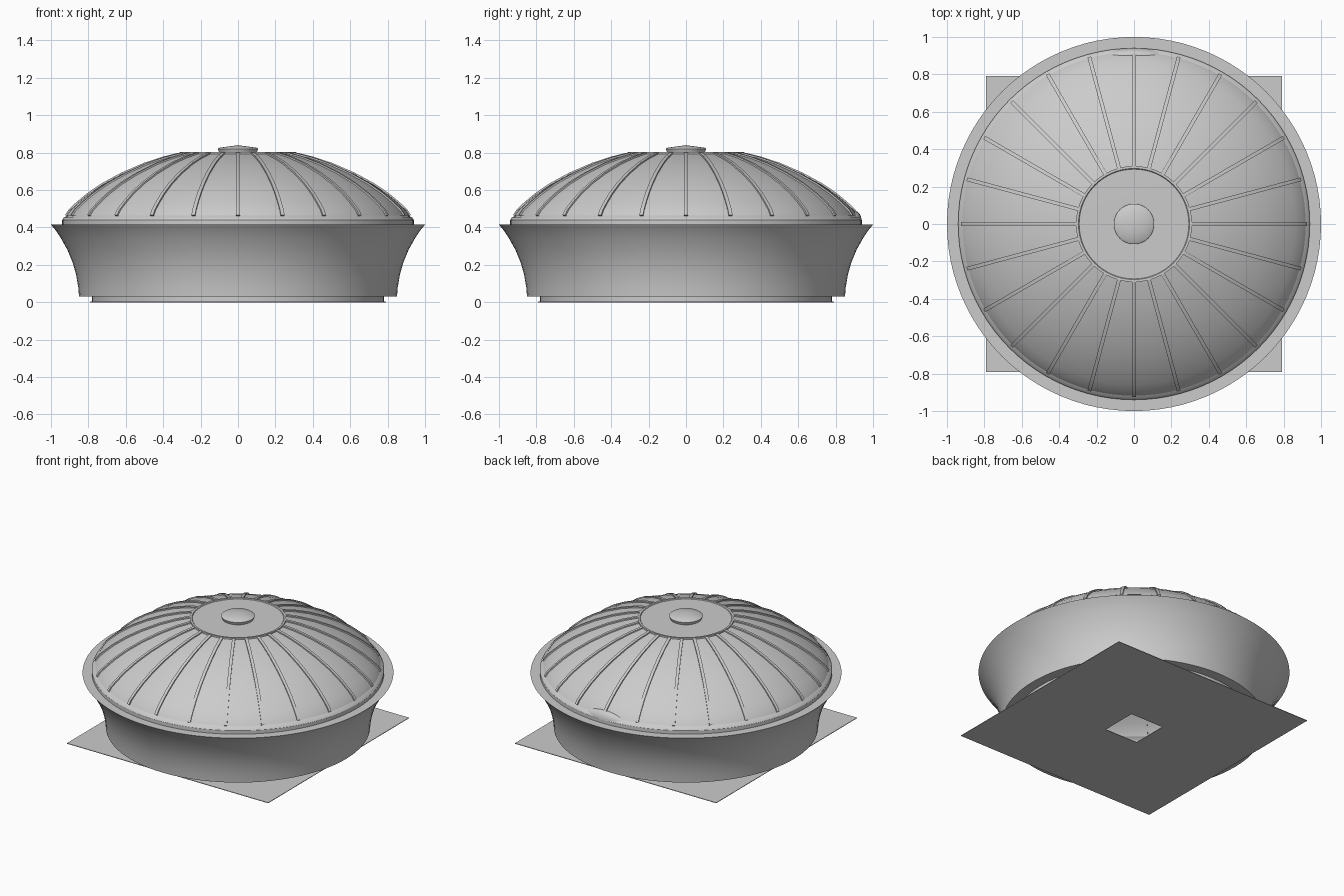
import bpy, bmesh, math
from mathutils import Matrix, Vector

if "Cube" in bpy.data.objects:
    bpy.data.objects.remove(bpy.data.objects["Cube"], do_unlink=True)

grey = bpy.data.materials.new("light grey")
grey.use_nodes = True
colour = (0.6, 0.6, 0.6, 1)
grey.diffuse_color = colour
grey.node_tree.nodes["Principled BSDF"].inputs["Base Color"].default_value = colour


def finish(name, bm, angle=30):
    mesh = bpy.data.meshes.new(name)
    bm.to_mesh(mesh)
    bm.free()
    mesh.materials.append(grey)
    obj = bpy.data.objects.new(name, mesh)
    bpy.context.collection.objects.link(obj)
    bpy.ops.object.select_all(action="DESELECT")
    obj.select_set(True)
    bpy.context.view_layer.objects.active = obj
    bpy.ops.object.shade_smooth_by_angle(angle=math.radians(angle))
    return obj


def lathe(name, profile, sides=96, turn=0.0):
    """Revolve (radius, height) points about the z axis, outside facing out."""
    bm = bmesh.new()
    rings = []
    for r, z in profile:
        ring = []
        for i in range(sides):
            a = turn + math.tau * i / sides
            ring.append(bm.verts.new((r * math.cos(a), r * math.sin(a), z)))
        rings.append(ring)
    for low, high in zip(rings, rings[1:]):
        for i in range(sides):
            j = (i + 1) % sides
            bm.faces.new((low[i], low[j], high[j], high[i]))
    bmesh.ops.remove_doubles(bm, verts=bm.verts, dist=1e-5)
    return finish(name, bm)


# Square ground plate with a square hole
inner, outer = 0.13 * math.sqrt(2), 0.79 * math.sqrt(2)
lathe("ground_plate", [(inner, 0.004), (inner, 0), (outer, 0), (outer, 0.004),
                       (inner, 0.004)], sides=4, turn=math.pi / 4)

# Low plinth and flared drum with its flat rim
lathe("plinth", [(0.78, 0.002), (0.78, 0.03)])
lathe("flared_drum", [(0.78, 0.03), (0.85, 0.03), (0.854, 0.08), (0.866, 0.15),
                      (0.885, 0.215), (0.912, 0.28), (0.948, 0.345),
                      (0.975, 0.385), (1.0, 0.415), (0.93, 0.415)])

# Dome footing and shell
lathe("dome_footing", [(0.94, 0.415), (0.94, 0.44), (0.932, 0.452), (0.91, 0.465)])
dome = [(0.918, 0.463), (0.9, 0.49), (0.86, 0.528), (0.8, 0.578), (0.72, 0.632),
        (0.62, 0.686), (0.5, 0.738), (0.4, 0.771), (0.305, 0.794)]
lathe("dome_shell", dome)

# Crown disc with raised ring, and the central cap
lathe("crown_disc", [(0.31, 0.785), (0.31, 0.804), (0.297, 0.804), (0.293, 0.799), (0, 0.8)])
lathe("centre_cap", [(0.1, 0.799), (0.108, 0.82), (0.1, 0.826), (0.05, 0.833), (0, 0.84)], sides=48)

# Raised ribs, evenly spaced round the dome
bm = bmesh.new()
RIBS, HALF, LIFT = 24, 0.01, 0.008
for k in range(RIBS):
    rot = Matrix.Rotation(math.tau * k / RIBS, 3, "Z")
    sections = []
    for i, (r, z) in enumerate(dome):
        before, after = dome[max(i - 1, 0)], dome[min(i + 1, len(dome) - 1)]
        along = Vector((after[0] - before[0], 0, after[1] - before[1])).normalized()
        normal = Vector((along.z, 0, -along.x))
        base = Vector((r, 0, z))
        corners = [(-HALF, -LIFT), (HALF, -LIFT), (HALF, LIFT), (-HALF, LIFT)]
        sections.append([bm.verts.new(rot @ (base + Vector((0, s, 0)) + normal * n))
                         for s, n in corners])
    for a, b in zip(sections, sections[1:]):
        for i in range(4):
            j = (i + 1) % 4
            bm.faces.new((a[i], a[j], b[j], b[i]))
    bm.faces.new(sections[0][::-1])
    bm.faces.new(sections[-1])
bmesh.ops.recalc_face_normals(bm, faces=bm.faces)
finish("dome_ribs", bm)

# Small hood on the back of the footing
bm = bmesh.new()
bmesh.ops.create_uvsphere(bm, u_segments=24, v_segments=12, radius=1)
bmesh.ops.scale(bm, vec=(0.16, 0.04, 0.06), verts=bm.verts)
bmesh.ops.translate(bm, vec=(0, 0.9, 0.43), verts=bm.verts)
finish("back_hood", bm, 40)
